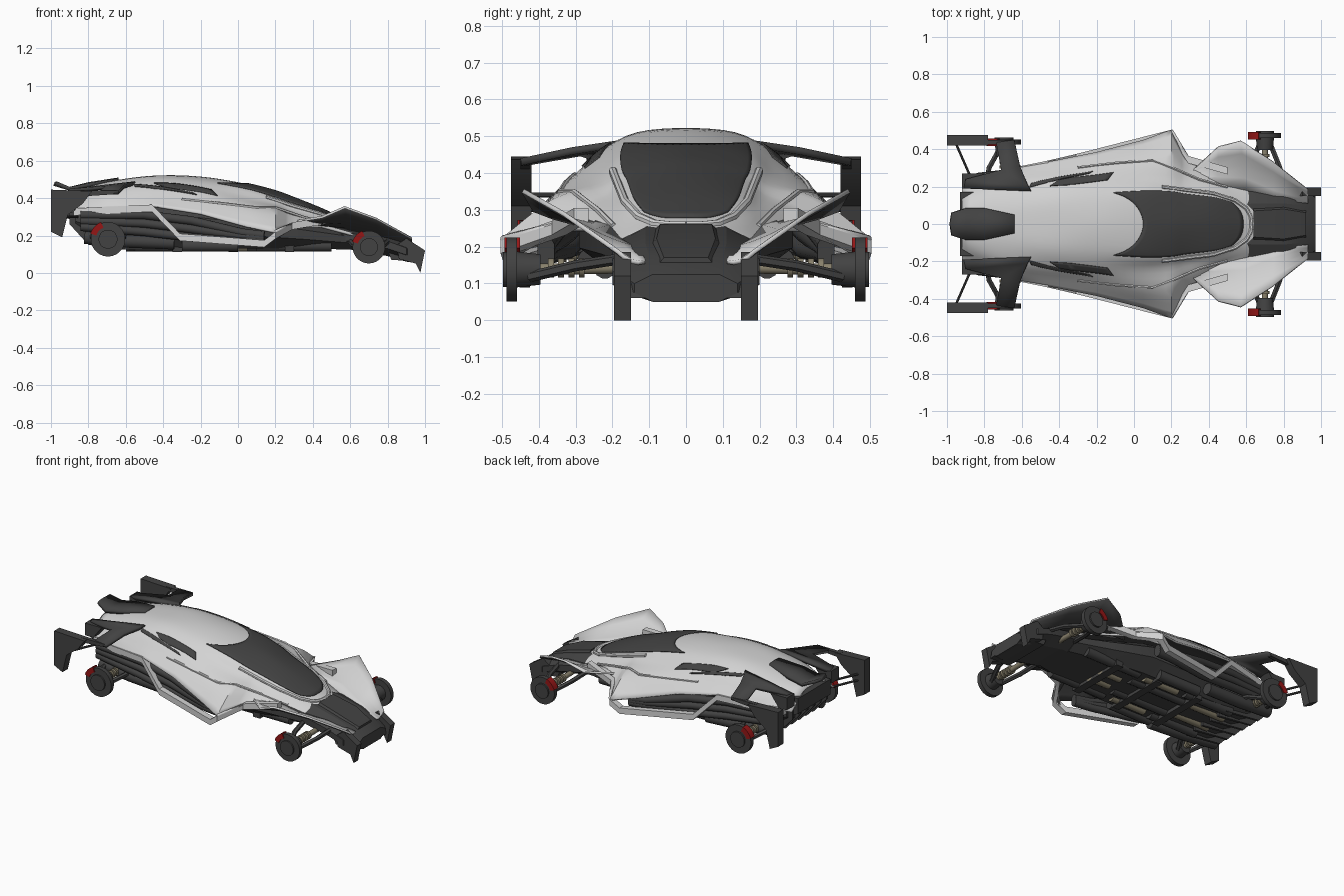
import bpy, bmesh, math
from mathutils import Vector

if "Cube" in bpy.data.objects:
    bpy.data.objects.remove(bpy.data.objects["Cube"])

def mat(name, c):
    m = bpy.data.materials.new(name)
    m.diffuse_color = (*c, 1)
    m.use_nodes = True
    m.node_tree.nodes["Principled BSDF"].inputs["Base Color"].default_value = m.diffuse_color
    return m

WHITE = mat("pale_grey_paint", (0.65, 0.65, 0.65))
DARK = mat("charcoal", (0.055, 0.055, 0.055))
TAN = mat("tan_metal", (0.25, 0.22, 0.15))
RED = mat("red_caliper", (0.3, 0.008, 0.008))

def make(name, verts, faces, mats, mirror=True, thick=0, angle=35):
    me = bpy.data.meshes.new(name)
    me.from_pydata([tuple(v) for v in verts], [], faces)
    bm = bmesh.new()
    bm.from_mesh(me)
    if thick:      # open sheet: face up
        bm.normal_update()
        if sum(f.normal.z * f.calc_area() for f in bm.faces) < 0:
            bmesh.ops.reverse_faces(bm, faces=bm.faces)
    else:
        bmesh.ops.recalc_face_normals(bm, faces=bm.faces)
    bm.to_mesh(me)
    bm.free()
    ob = bpy.data.objects.new(name, me)
    bpy.context.collection.objects.link(ob)
    for m in mats:
        me.materials.append(m)
    if mirror:
        mo = ob.modifiers.new("mirror", 'MIRROR')
        mo.use_axis = (False, True, False)
        mo.merge_threshold = 0.0005
    if thick:
        so = ob.modifiers.new("thickness", 'SOLIDIFY')
        so.thickness, so.offset = thick, -1
        so.material_offset = len(mats) - 1
    bpy.context.view_layer.objects.active = ob
    ob.select_set(True)
    bpy.ops.object.shade_smooth_by_angle(angle=math.radians(angle))
    ob.select_set(False)
    return ob

def sheet(name, rows, mats, thick=0.012, angle=35):
    n = len(rows[0])
    faces = [(i*n+j, i*n+j+1, (i+1)*n+j+1, (i+1)*n+j)
             for i in range(len(rows)-1) for j in range(n-1)]
    return make(name, [p for r in rows for p in r], faces, mats, True, thick, angle)

def loft(name, rings, mats, mirror=True, angle=35):
    n = len(rings[0])
    faces = [(i*n+j, i*n+(j+1) % n, (i+1)*n+(j+1) % n, (i+1)*n+j)
             for i in range(len(rings)-1) for j in range(n)]
    faces += [tuple(range(n)), tuple(range((len(rings)-1)*n, len(rings)*n))]
    return make(name, [p for r in rings for p in r], faces, mats, mirror, 0, angle)

def tube(name, pts, r, m, n=12, r2=None):
    pts = [Vector(p) for p in pts]
    rings = []
    for i, p in enumerate(pts):
        d = (pts[min(i+1, len(pts)-1)] - pts[max(i-1, 0)]).normalized()
        a = d.cross(Vector((0, 0, 1)) if abs(d.z) < .9 else Vector((1, 0, 0))).normalized()
        b = d.cross(a)
        k = r if r2 is None else r + (r2 - r) * i / (len(pts)-1)
        rings.append([p + k*(a*math.cos(t) + b*math.sin(t))
                      for t in [(j+.5)*math.tau/n for j in range(n)]])
    return loft(name, rings, [m])

def prism(name, poly, y0, y1, m):
    return loft(name, [[(x, y, z) for x, z in poly] for y in (y0, y1)], [m])

# body surface: half sections running from centre line to outer edge
SEC = [(-.92, (0, .43), (.07, .43), (.12, .41), (.17, .37), (.22, .33)),
       (-.70, (0, .487), (.10, .48), (.19, .45), (.255, .40), (.29, .35)),
       (-.45, (0, .520), (.13, .51), (.225, .463), (.29, .402), (.335, .36)),
       (-.20, (0, .515), (.14, .497), (.235, .45), (.31, .39), (.385, .32)),
       (.05, (0, .475), (.16, .455), (.24, .40), (.35, .348), (.45, .25)),
       (.20, (0, .437), (.16, .41), (.23, .365), (.36, .33), (.505, .22)),
       (.27, (0, .412), (.15, .385), (.21, .34), (.28, .31), (.36, .25)),
       (.45, (0, .340), (.13, .325), (.18, .295), (.21, .27), (.24, .25)),
       (.60, (0, .270), (.085, .262), (.13, .25), (.17, .23), (.20, .21)),
       (.65, (0, .250), (.08, .245), (.12, .23), (.16, .21), (.18, .19))]

def S(x, v, lift=0):
    i = max(k for k in range(len(SEC)-1) if SEC[k][0] <= x + 1e-6 or k == 0)
    h = SEC[i+1][0] - SEC[i][0]
    t = (x - SEC[i][0]) / h
    def slope(k, j):
        a, b = max(j-1, 0), min(j+1, len(SEC)-1)
        return (Vector(SEC[b][k]) - Vector(SEC[a][k])) / (SEC[b][0] - SEC[a][0])
    P = []
    for k in range(1, 6):
        a, b = Vector(SEC[i][k]), Vector(SEC[i+1][k])
        if k > 3:
            P.append(a.lerp(b, t))
        else:
            P.append(a*(2*t**3-3*t*t+1) + slope(k, i)*h*(t**3-2*t*t+t)
                     + b*(3*t*t-2*t**3) + slope(k, i+1)*h*(t**3-t*t))
    P = [Vector((-P[1].x, P[1].y))] + P + [2*P[4] - P[3]]
    j = min(int(v), 3)
    s = v - j
    a, b, c, d = P[j:j+4]
    q = .5*(2*b + (c-a)*s + (2*a-5*b+4*c-d)*s*s + (3*b-a-3*c+d)*s**3)
    return (x, q.x if v > 0 else 0, q.y + lift)

# main shell
xs = [SEC[i][0] + (SEC[i+1][0]-SEC[i][0])*k/5 for i in range(len(SEC)-1) for k in range(5)] + [.65]
sheet("body_shell", [[S(x, v/4) for v in range(17)] for x in xs], [WHITE, DARK], .012, 28)

# canopy glass and side windows lie on the shell
def lerp(a, b, t):
    return a + (b - a)*t
sheet("canopy", [[S(lerp(.05-.16*s**2, .585-.06*s**3, u/24), (1.2-.1*u/24)*s, .006)
                  for s in [k/10 for k in range(11)]] for u in range(25)], [DARK], .008)

def strip(name, A, B, n=8):
    rows = []
    for (a, b), (a2, b2) in zip(zip(A, B), zip(A[1:], B[1:])):
        for k in range(n+1):
            p = [lerp(a[c], a2[c], k/n) for c in (0, 1)]
            q = [lerp(b[c], b2[c], k/n) for c in (0, 1)]
            rows.append([S(lerp(p[0], q[0], w/4), lerp(p[1], q[1], w/4), .006) for w in range(5)])
    sheet(name, rows, [DARK], .008)
strip("side_window", [(-.45, 1.75), (-.35, 1.75), (-.14, 2.0)], [(-.4, 2.1), (-.33, 2.25), (-.11, 2.45)])
strip("rear_vent", [(-.56, 1.8), (-.46, 2.0), (-.24, 2.5)], [(-.55, 2.05), (-.45, 2.25), (-.22, 2.65)])

# raised trims on the shell
tube("canopy_rim", [S(*p) for p in [(.15, 1.45), (.3, 1.45), (.42, 1.45), (.54, 1.4), (.6, 1.0), (.625, .5), (.63, 0)]], .012, WHITE, 8)
tube("shoulder_ridge", [S(*p) for p in [(-.3, 3), (-.1, 3), (.1, 2.9), (.2, 2.6), (.35, 2.8), (.5, 3)]], .008, WHITE, 6)

# side sill frame around the open engine bay
sill = [(-.88, .25, .325), (-.46, .335, .345), (-.31, .37, .19), (.14, .485, .155), (.2, .5, .2), (.29, .36, .25), (.5, .3, .285)]
loft("side_sill", [[(x, y+a, z+b) for a, b in ((-.035, -.018), (.004, -.018), (.004, .02), (-.035, .02))]
                   for x, y, z in sill], [WHITE])
sheet("pod_front", [[(.15, .485, .16), (.2, .5, .23)], [(.29, .35, .24), (.29, .35, .27)]], [WHITE], .01)

# upturned front fenders, dark underneath
inner = [(.27, .23, .29), (.45, .2, .262), (.6, .18, .225), (.75, .13, .2), (.93, .11, .165)]
outer = [(.3, .27, .28), (.45, .41, .305), (.57, .44, .357), (.74, .33, .295), (.93, .18, .19)]
sheet("front_fender", [[tuple(lerp(a[c], b[c], t) - (.05*t*(1-t) if c == 2 else 0) for c in range(3))
                        for t in (0, .25, .5, .75, 1)] for a, b in zip(inner, outer)], [WHITE, DARK], .012)

# dark nose and chassis, half sections closed on the centre line
def hull(name, secs):
    loft(name, [[(x, 0, zt), (x, a, zt), (x, w, (zt*2+zb)/3), (x, w, (zt+zb*2)/3), (x, b, zb), (x, 0, zb)]
                for x, a, w, b, zt, zb in secs], [DARK], True, 20)
hull("nose", [(.55, .1, .18, .1, .265, .13), (.64, .11, .2, .12, .25, .12), (.8, .11, .2, .12, .21, .09),
              (.9, .1, .2, .12, .17, .06), (.97, .09, .14, .09, .125, .05)])
hull("nose_top_panel", [(.64, .07, .09, .07, .262, .2), (.8, .08, .1, .07, .222, .15), (.92, .06, .08, .07, .17, .1)])
hull("chassis", [(-.87, .15, .2, .15, .35, .24), (-.7, .18, .22, .18, .36, .15), (-.3, .2, .26, .2, .39, .135),
                 (.1, .2, .29, .2, .33, .13), (.35, .15, .23, .17, .28, .13), (.6, .1, .18, .12, .23, .125)])
prism("nose_prong", [(.85, .15), (.9, .185), (1, .12), (.985, .05), (.975, 0), (.95, .05), (.86, .075)], .15, .195, DARK)
prism("bumper_lip", [(.8, .12), (.96, .1), (.97, .06), (.82, .07)], 0, .16, DARK)

# engine pipes in the side openings and underneath
for k in range(3):
    d = .045*k
    tube("side_pipe", [(-.84, .25, .31-d*.7), (-.5, .29, .31-d), (-.25, .32, .28-d), (.02, .37, .215-d*.4), (.14, .38, .2-d*.3)], .024, DARK)
tube("exhaust_pipe", [(-.82, .24, .19), (-.6, .25, .17), (-.34, .26, .16)], .036, DARK)
for y, x0, x1, z in ((.07, -.62, -.35, .15), (.15, -.2, .05, .14), (.05, .15, .3, .14)):
    tube("under_pipe", [(x0, y, z), (x1, y, z)], .026, TAN)
for y, x0, x1 in ((.22, -.3, 0), (.08, -.3, .1), (.16, .1, .5), (.16, -.6, -.25)):
    tube("under_drum", [(x0, y, .145), (x1, y, .145)], .032, DARK)
for x in (-.35, -.05, .25):
    prism("under_crossmember", [(x, .15), (x, .112), (x+.05, .112), (x+.05, .15)], 0, .2, DARK)
for y in (.03, .1, .17):
    prism("diffuser_fin", [(-.9, .34), (-.9, .26), (-.8, .15), (-.55, .12), (-.55, .2)], y, y+.015, DARK)
prism("tail_block", [(-.93, .4), (-.93, .3), (-.8, .24), (-.7, .4)], 0, .17, DARK)

# rear wing arms, end plates, centre spoiler
sheet("wing_arm", [[(-.55, .175, .49), (-.91, .19, .44)], [(-.57, .21, .485), (-.9, .24, .45)],
                   [(-.61, .31, .47), (-.71, .29, .465)], [(-.64, .45, .44), (-.74, .45, .437)]], [DARK], .02)
prism("wing_end_plate", [(-1, .445), (-.78, .437), (-.83, .37), (-.91, .31), (-.94, .19), (-1, .22)], .42, .475, DARK)
prism("wing_joint", [(-.82, .44), (-.65, .44), (-.67, .42), (-.82, .41)], .425, .45, DARK)
for z in (.3, .34):
    tube("plate_rod", [(-.95, .425, z), (-.86, .22, z)], .007, DARK, 8)
sheet("rear_spoiler", [[(-.98, 0, .485), (-.97, .06, .49)], [(-.9, 0, .46), (-.9, .085, .46)],
                       [(-.8, 0, .485), (-.8, .085, .48)], [(-.64, 0, .51), (-.64, .05, .507)]], [DARK], .02)
prism("tail_tip", [(-.92, .44), (-.92, .36), (-.86, .36), (-.8, .44)], .19, .27, DARK)

# wheels with hubs, springs, control arms and calipers
def wheel(tag, x, y, z, r):
    tube(tag + "_wheel", [(x, y-.016, z), (x, y+.012, z)], r, DARK, 32)
    tube(tag + "_hub_cap", [(x, y, z), (x, y+.022, z)], r*.55, DARK, 24)
    tube(tag + "_hub", [(x, y-.08, z), (x, y-.012, z)], .042, DARK, 16, .05)
    tube(tag + "_axle", [(x, .15, z+.005), (x, y-.06, z)], .016, TAN)
    for k in range(4):
        tube(tag + "_spring_coil", [(x, y-.2+k*.028, z+.004), (x, y-.184+k*.028, z+.004)], .026, TAN, 14)
    for dx in (-.1, .1):
        tube(tag + "_control_arm", [(x+dx, .17, z+.03), (x+dx*.8, .3, z+.01), (x+dx*.3, y-.05, z-.02)], .015, DARK, 6)
    # red caliper hugging the upper rear of the rim
    ring = []
    for k in range(5):
        t = math.radians(112 + 50*k/4)
        c, s = math.cos(t), math.sin(t)
        ring.append([(x+c*q, y+w, z+s*q) for q, w in ((r*.72, -.024), (r*1.08, -.024), (r*1.08, .018), (r*.72, .018))])
    loft(tag + "_caliper", ring, [RED])
wheel("front", .7, .475, .138, .087)
wheel("rear", -.695, .44, .18, .092)
